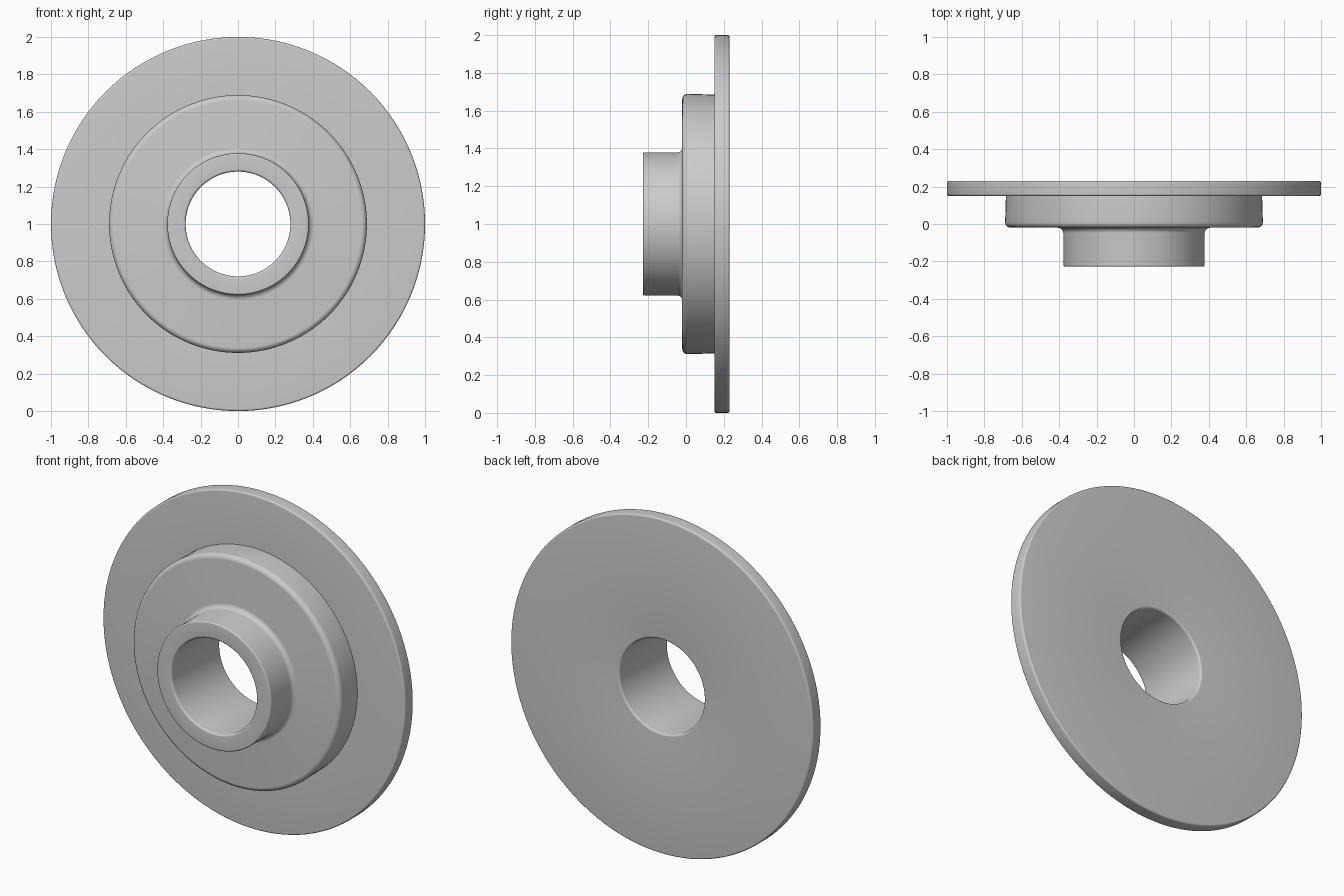
import bpy, bmesh, math
from mathutils import Vector

if "Cube" in bpy.data.objects:
    bpy.data.objects.remove(bpy.data.objects["Cube"])

SEGMENTS = 128
CENTRE_Z = 1.0

# Closed half-section: (radius, y, corner rounding)
SECTION = [
    (0.28, -0.228, 0.012),   # bore, front lip
    (0.378, -0.228, 0.008),  # hub rim
    (0.378, -0.020, 0.028),  # hub root fillet
    (0.69, -0.020, 0.028),   # raised step, front edge
    (0.685, 0.150, 0.0),     # step meets flange
    (1.0, 0.150, 0.010),     # flange front edge
    (1.0, 0.230, 0.010),     # flange back edge
    (0.28, 0.230, 0.012),    # bore, back lip
]


def rounded(section, steps=5):
    """Replace each section corner by a smooth curve of the given size."""
    points = []
    for i, (r, y, size) in enumerate(section):
        corner = Vector((r, y))
        if size == 0:
            points.append(corner)
            continue
        before = Vector(section[i - 1][:2])
        after = Vector(section[(i + 1) % len(section)][:2])
        u, v = (before - corner).normalized(), (after - corner).normalized()
        half = u.angle(v) / 2
        centre = corner + (u + v).normalized() * size / math.sin(half)
        reach = size / math.tan(half)
        a, b = corner + u * reach - centre, corner + v * reach - centre
        for k in range(steps + 1):
            t = k / steps
            points.append(centre + (a.lerp(b, t)).normalized() * size)
    return points


def lathe_y(name, points):
    """Revolve a closed section about the front-to-back axis."""
    bm = bmesh.new()
    rings = []
    for s in range(SEGMENTS):
        ang = 2 * math.pi * s / SEGMENTS
        c, d = math.cos(ang), math.sin(ang)
        rings.append([bm.verts.new((p.x * c, p.y, p.x * d)) for p in points])
    n = len(points)
    for s in range(SEGMENTS):
        r0, r1 = rings[s], rings[(s + 1) % SEGMENTS]
        for i in range(n):
            j = (i + 1) % n
            bm.faces.new((r0[i], r0[j], r1[j], r1[i]))
    bmesh.ops.recalc_face_normals(bm, faces=bm.faces)
    mesh = bpy.data.meshes.new(name)
    bm.to_mesh(mesh)
    bm.free()
    obj = bpy.data.objects.new(name, mesh)
    bpy.context.collection.objects.link(obj)
    obj.location.z = CENTRE_Z
    return obj


# Flanged bushing: hub, raised step and flange turned as one piece
bushing = lathe_y("flanged_bushing", rounded(SECTION))
bpy.context.view_layer.objects.active = bushing
bushing.select_set(True)
bpy.ops.object.shade_smooth_by_angle(angle=math.radians(30))
